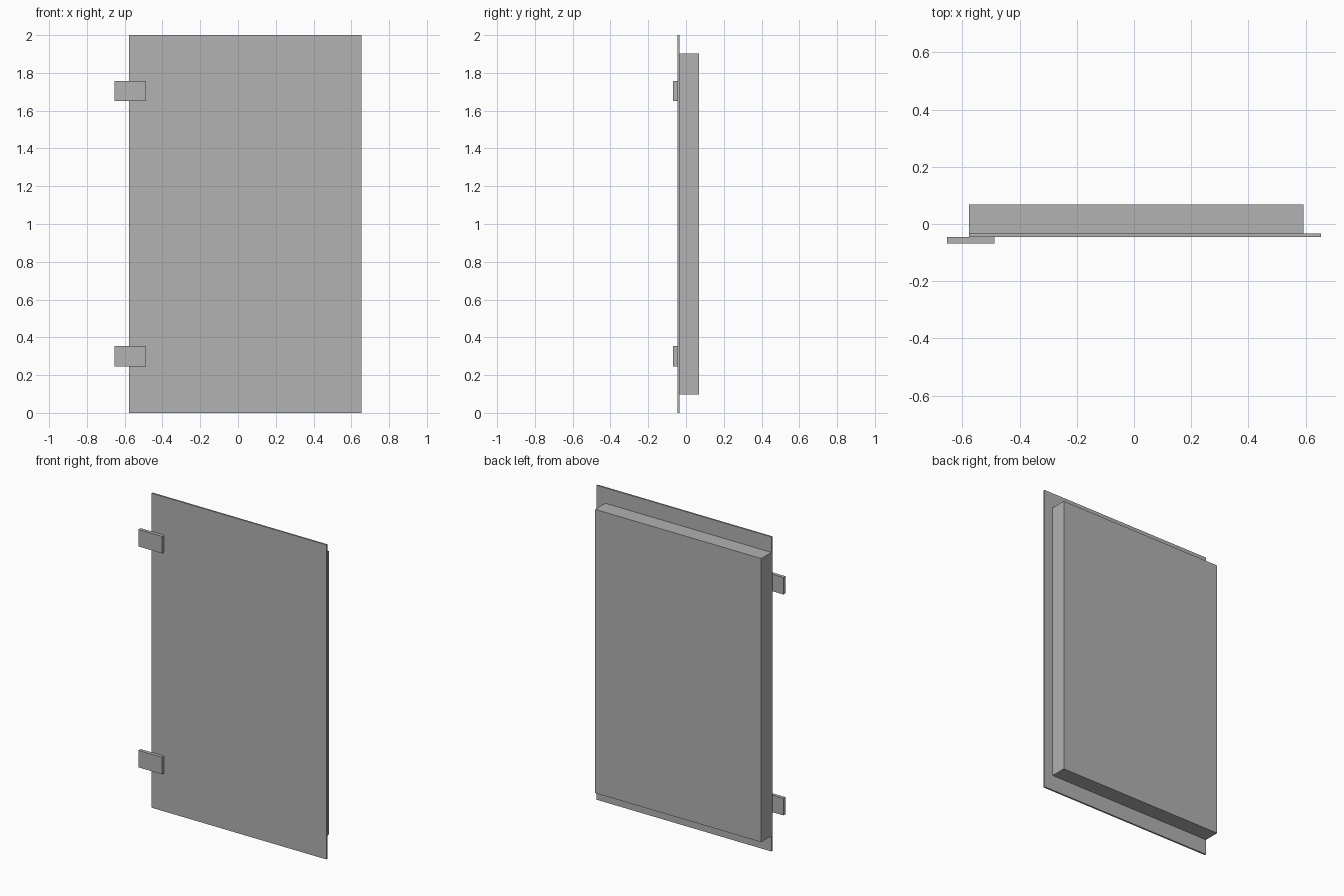
import bpy

cube = bpy.data.objects.get("Cube")
if cube:
    bpy.data.objects.remove(cube, do_unlink=True)

# Single flat grey
grey = bpy.data.materials.new("plain_grey")
grey.use_nodes = True
colour = (0.445, 0.445, 0.445, 1)
grey.diffuse_color = colour
grey.node_tree.nodes["Principled BSDF"].inputs["Base Color"].default_value = colour


def box(name, x, y, z):
    """Add a box from its (min, max) range along each axis."""
    ranges = (x, y, z)
    bpy.ops.mesh.primitive_cube_add(size=1, location=[(a + b) / 2 for a, b in ranges])
    obj = bpy.context.object
    obj.name = name
    obj.scale = [b - a for a, b in ranges]
    bpy.ops.object.transform_apply(location=False, rotation=False, scale=True)
    obj.data.materials.append(grey)
    return obj


# Thin front sheet, overhanging the core at top, bottom and free edge
box("front_panel", (-0.577, 0.653), (-0.045, -0.034), (0, 2))

# Thick core behind it, flush with the sheet on the hinge side
box("door_core", (-0.577, 0.592), (-0.034, 0.068), (0.098, 1.902))

# Two hinge plates on the front face
for label, height in (("lower", 0.299), ("upper", 1.704)):
    box(label + "_hinge", (-0.653, -0.487), (-0.068, -0.046),
        (height - 0.054, height + 0.054))
